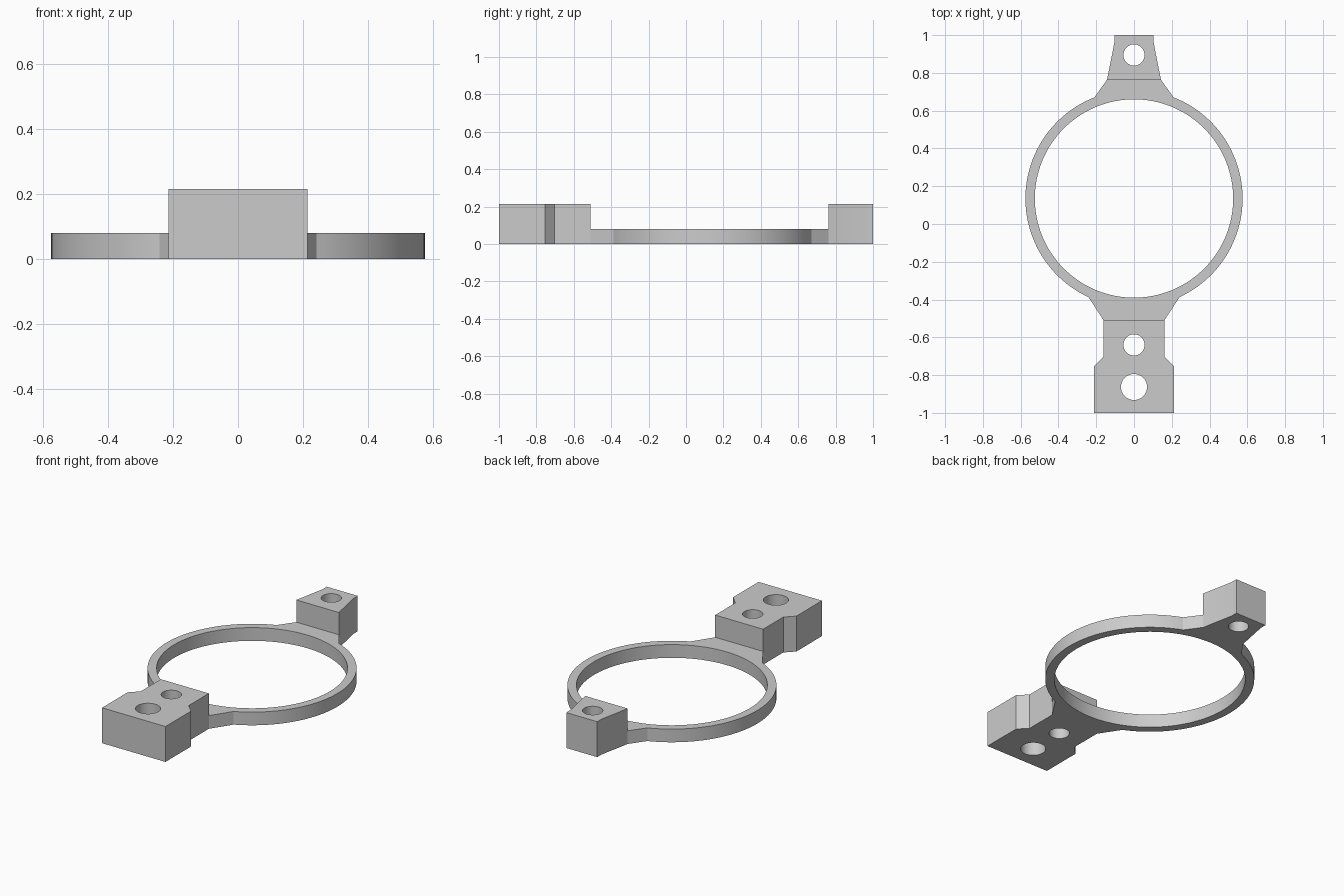
import bpy, bmesh
from math import sin, cos, radians

if "Cube" in bpy.data.objects:
    bpy.data.objects.remove(bpy.data.objects["Cube"], do_unlink=True)

RING_Y, INNER_R, OUTER_R = 0.135, 0.525, 0.575
RING_H, BLOCK_H = 0.08, 0.215

grey = bpy.data.materials.new("matte grey")
grey.use_nodes = True
grey.diffuse_color = (0.6, 0.6, 0.6, 1)
grey.node_tree.nodes["Principled BSDF"].inputs["Base Color"].default_value = (0.6, 0.6, 0.6, 1)


def arc(y, r, start=0, end=360, steps=64):
    """Points on an arc centred on the middle line."""
    return [(r * cos(radians(start + (end - start) * i / steps)),
             y + r * sin(radians(start + (end - start) * i / steps)))
            for i in range(steps + (end - start != 360))]


def mirrored(half):
    """Close a right-hand half outline with its mirror image."""
    return half + [(-x, y) for x, y in reversed(half)]


def extrude_plan(name, outlines, height):
    """Extrude a plan from z = 0; inner outlines become through holes."""
    curve = bpy.data.curves.new(name + "_plan", 'CURVE')
    curve.dimensions, curve.fill_mode = '2D', 'BOTH'
    curve.extrude = height / 2
    for points in outlines:
        spline = curve.splines.new('POLY')
        spline.points.add(len(points) - 1)
        spline.use_cyclic_u = True
        for p, (x, y) in zip(spline.points, points):
            p.co = (x, y, 0, 1)
    helper = bpy.data.objects.new(name + "_plan", curve)
    mesh = bpy.data.meshes.new_from_object(helper)
    bpy.data.objects.remove(helper)
    bpy.data.curves.remove(curve)

    bm = bmesh.new()
    bm.from_mesh(mesh)
    bmesh.ops.remove_doubles(bm, verts=bm.verts, dist=0.0005)
    bmesh.ops.translate(bm, verts=bm.verts, vec=(0, 0, height / 2))
    bmesh.ops.recalc_face_normals(bm, faces=bm.faces)
    bm.to_mesh(mesh)
    bm.free()
    mesh.name = name
    mesh.materials.clear()
    mesh.materials.append(grey)
    obj = bpy.data.objects.new(name, mesh)
    bpy.context.collection.objects.link(obj)
    bpy.ops.object.select_all(action='DESELECT')
    obj.select_set(True)
    bpy.context.view_layer.objects.active = obj
    bpy.ops.object.shade_smooth_by_angle(angle=radians(25))
    return obj


# Thin ring flaring out into both mounting blocks
ring_half = [(0.161, -0.51)] + arc(RING_Y, OUTER_R, -65.2, 68.6, 48) + [(0.143, 0.763)]
extrude_plan("ring", [mirrored(ring_half), arc(RING_Y, INNER_R, steps=128)], RING_H)

# Stepped front block with two holes
front_half = [(0.213, -1), (0.213, -0.755), (0.161, -0.703), (0.161, -0.51)]
extrude_plan("front_block",
             [mirrored(front_half), arc(-0.64, 0.056), arc(-0.863, 0.069)], BLOCK_H)

# Tapered rear block with one hole
rear_half = [(0.143, 0.763), (0.104, 0.96), (0.104, 1)]
extrude_plan("rear_block", [mirrored(rear_half), arc(0.895, 0.056)], BLOCK_H)
